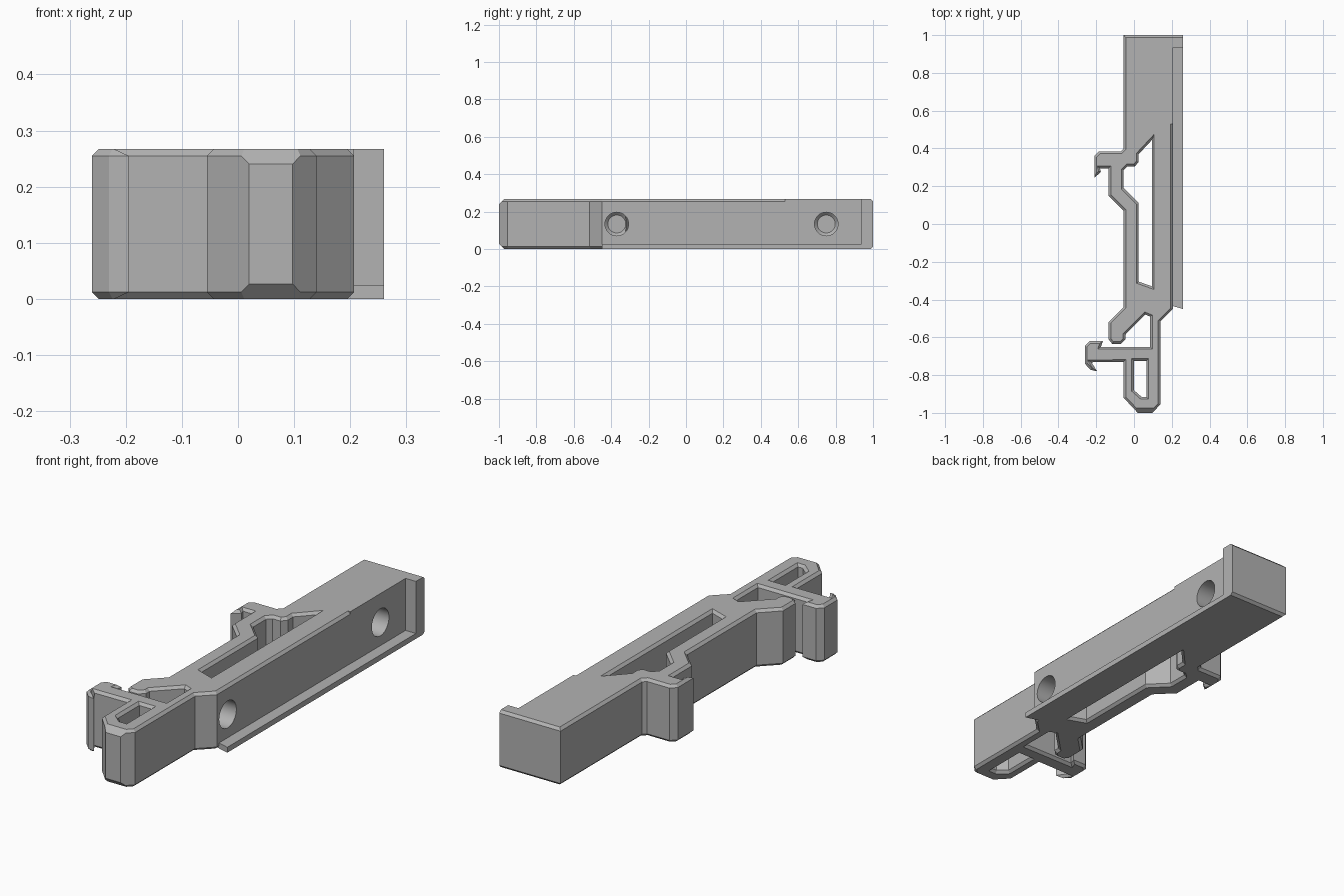
import bpy, bmesh, math
from mathutils import Vector
from mathutils.geometry import tessellate_polygon

if "Cube" in bpy.data.objects:
    bpy.data.objects.remove(bpy.data.objects["Cube"])

H = 0.267          # thickness of the clip
C = 0.012          # general edge chamfer
DEEP = 0.027       # larger chamfer on the nose
EDGE = 0.207       # mounting face
SIDES = 32         # facets of the screw holes

grey = bpy.data.materials.new("plain grey")
grey.use_nodes = True
grey.diffuse_color = (0.45, 0.45, 0.45, 1)
grey.node_tree.nodes["Principled BSDF"].inputs["Base Color"].default_value = (0.45, 0.45, 0.45, 1)


def make_object(name, bm):
    bmesh.ops.recalc_face_normals(bm, faces=bm.faces[:])
    mesh = bpy.data.meshes.new(name)
    bm.to_mesh(mesh)
    bm.free()
    mesh.materials.append(grey)
    obj = bpy.data.objects.new(name, mesh)
    bpy.context.collection.objects.link(obj)
    return obj


def add_walls(bm, rings):
    for low, high in zip(rings, rings[1:]):
        for i in range(len(low)):
            j = (i + 1) % len(low)
            bm.faces.new((low[i], low[j], high[j], high[i]))


def chamfer_of(a, b):
    # The upper mounting face and the back wall's side stay sharp
    if min(a.x, b.x) > EDGE - 0.002 and max(a.y, b.y) > 0.52:
        return C if min(a.y, b.y) < 0 else 0
    return DEEP if max(a.y, b.y) < -0.99 else C


def inset(points, depth):
    """Move each edge inward by whatever is left of its chamfer at this depth."""
    pts = [Vector(p) for p in points]
    lines = []
    for a, b in zip(pts, pts[1:] + pts[:1]):
        d = (b - a).normalized()
        n = Vector((-d.y, d.x))
        lines.append((a + n * max(0, chamfer_of(a, b) - depth), d))
    result = []
    for (p, d), (q, e) in zip(lines[-1:] + lines[:-1], lines):
        r = q - p
        t = (r.x * e.y - r.y * e.x) / (d.x * e.y - d.y * e.x)
        result.append(p + d * t)
    return result


# Outline, anticlockwise: mounting face, back wall, upper hook, finger, lower hook, nose
outline = [
    (EDGE - 0.0005, -0.45), (EDGE - 0.0005, 0.53), (EDGE, 0.53), (EDGE, 0.935),
    (0.26, 0.935), (0.26, 1), (-0.055, 1),
    (-0.055, 0.4), (-0.07, 0.385), (-0.185, 0.385), (-0.21, 0.36), (-0.21, 0.245),
    (-0.175, 0.275), (-0.18, 0.295), (-0.135, 0.295), (-0.135, 0.15), (-0.055, 0.07),
    (-0.055, -0.44), (-0.135, -0.52), (-0.135, -0.61), (-0.115, -0.635),
    (-0.07, -0.635), (-0.045, -0.61), (-0.045, -0.585), (0.06, -0.48), (0.085, -0.49),
    (0.085, -0.65), (-0.175, -0.65), (-0.165, -0.62), (-0.235, -0.62), (-0.26, -0.645),
    (-0.26, -0.74), (-0.23, -0.772), (-0.195, -0.78), (-0.225, -0.732), (-0.055, -0.73),
    (-0.055, -0.92), (0.02, -1), (0.097, -1), (0.14, -0.955), (0.14, -0.515),
]
# Openings, clockwise: long spring slot and nose slot
spring_slot = [
    (0.095, 0.445), (0.095, -0.33), (0.025, -0.305), (0.025, 0.11), (-0.055, 0.19),
    (-0.055, 0.285), (-0.035, 0.305), (0.005, 0.305), (0.025, 0.33), (0.025, 0.37),
]
nose_slot = [(0, -0.725), (0.065, -0.725), (0.065, -0.915), (0.04, -0.915), (0, -0.88)]

# Clip body: chamfered walls around every loop, then filled caps
bm = bmesh.new()
bottom, top = [], []
for loop in (outline, spring_slot, nose_slot):
    rings = [[bm.verts.new((p.x, p.y, z)) for p in inset(loop, min(z, H - z))]
             for z in (0, C, DEEP, H - DEEP, H - C, H)]
    add_walls(bm, rings)
    bottom.append(rings[0])
    top.append(rings[-1])
for cap in (bottom, top):
    flat = [v for ring in cap for v in ring]
    for tri in tessellate_polygon([[v.co.copy() for v in ring] for ring in cap]):
        bm.faces.new([flat[i] for i in tri])
body = make_object("clip_body", bm)
bpy.context.view_layer.objects.active = body

# Screw holes: blind bores with a tapered end, entering from the mounting face
for y in (-0.37, 0.75):
    bm = bmesh.new()
    rings = [[bm.verts.new((x, y + r * math.cos(math.tau * k / SIDES),
                            H / 2 + r * math.sin(math.tau * k / SIDES)))
              for k in range(SIDES)]
             for x, r in ((0.3, 0.063), (0.08, 0.063), (0.065, 0.048))]
    add_walls(bm, rings)
    bm.faces.new(rings[0])
    bm.faces.new(rings[-1])
    cutter = make_object("screw_hole_cutter", bm)
    cutter.hide_render = True
    mod = body.modifiers.new("screw hole", "BOOLEAN")
    mod.operation, mod.solver, mod.object = "DIFFERENCE", "EXACT", cutter
    bpy.ops.object.modifier_apply(modifier=mod.name)
    bpy.data.objects.remove(cutter)

# Smooth only the bores
body.data.shade_smooth()
body.data.set_sharp_from_angle(angle=math.radians(20))

# Bottom ledge along the mounting face
bm = bmesh.new()
bmesh.ops.create_cube(bm, size=1)
for v in bm.verts:
    front, inner = v.co.y < 0, v.co.x < 0
    v.co = (0.19 if inner else 0.26,
            (-0.43 if inner else -0.45) if front else 0.94,
            0.025 if v.co.z > 0 else 0)
make_object("bottom_ledge", bm)
